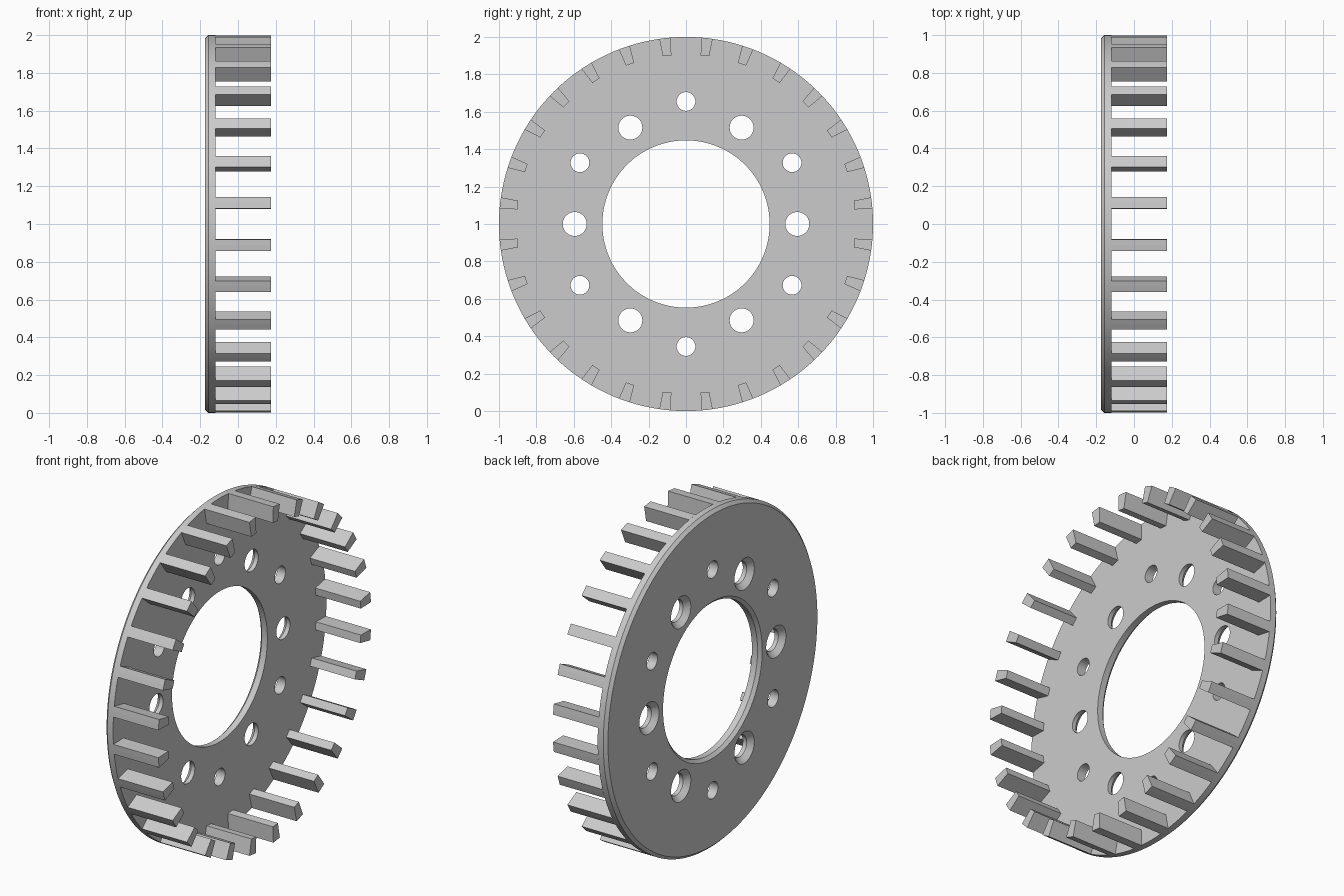
import bpy, bmesh, math
from mathutils import Matrix, Vector

cube = bpy.data.objects.get("Cube")
if cube:
    bpy.data.objects.remove(cube, do_unlink=True)

BACK, FACE, TIP = -0.175, -0.12, 0.175   # stations along the wheel axis (x)
OUTER, BORE = 1.0, 0.447
CHAMFER = 0.018
FINS = 28
CENTRE = Vector((0, 0, 1))

metal = bpy.data.materials.new("grey metal")
metal.use_nodes = True
GREY = (0.6, 0.6, 0.6, 1)
metal.diffuse_color = GREY
metal.node_tree.nodes["Principled BSDF"].inputs["Base Color"].default_value = GREY


def make_object(name, bm):
    bmesh.ops.recalc_face_normals(bm, faces=bm.faces)
    mesh = bpy.data.meshes.new(name)
    bm.to_mesh(mesh)
    bm.free()
    mesh.materials.append(metal)
    obj = bpy.data.objects.new(name, mesh)
    obj.location = CENTRE
    bpy.context.collection.objects.link(obj)
    return obj


def add_plug(bm, x0, x1, r0, r1, ring, angle):
    """Round plug along x, on a bolt circle at the given angle."""
    spot = Vector(((x0 + x1) / 2, ring * math.cos(angle), ring * math.sin(angle)))
    bmesh.ops.create_cone(bm, cap_ends=True, segments=40, radius1=r0, radius2=r1,
                          depth=x1 - x0,
                          matrix=Matrix.Translation(spot) @ Matrix.Rotation(math.pi / 2, 4, 'Y'))


# Ring plate: profile with chamfered back edges, revolved about x
bm = bmesh.new()
profile = [(FACE, BORE), (FACE, OUTER), (BACK + CHAMFER, OUTER), (BACK, OUTER - CHAMFER),
           (BACK, BORE + CHAMFER), (BACK + CHAMFER, BORE)]
verts = [bm.verts.new((x, r, 0)) for x, r in profile]
edges = [bm.edges.new((v, verts[(i + 1) % len(verts)])) for i, v in enumerate(verts)]
bmesh.ops.spin(bm, geom=verts + edges, cent=(0, 0, 0), axis=(1, 0, 0),
               angle=math.tau, steps=140, use_merge=True)
bmesh.ops.remove_doubles(bm, verts=bm.verts, dist=1e-5)
plate = make_object("ring_plate", bm)

# Straight bolt holes, alternating small and large
holes = bmesh.new()
sinks = bmesh.new()
SINK = 0.03
for i in range(6):
    a = i * math.pi / 3
    add_plug(holes, BACK - 0.05, FACE + 0.05, 0.05, 0.05, 0.655, a + math.pi / 6)
    add_plug(holes, BACK - 0.05, FACE + 0.05, 0.064, 0.064, 0.595, a)
    # Countersink on the back, carried past the surface
    add_plug(sinks, BACK - SINK, BACK + SINK, 0.122, 0.064, 0.595, a)

for name, cutter_bm in (("hole_cutter", holes), ("countersink_cutter", sinks)):
    cutter = make_object(name, cutter_bm)
    cutter.hide_render = True
    cutter.hide_set(True)
    mod = plate.modifiers.new(name, 'BOOLEAN')
    mod.operation = 'DIFFERENCE'
    mod.solver = 'EXACT'
    mod.object = cutter

# Apply the cuts and drop the cutters
bpy.context.view_layer.objects.active = plate
plate.select_set(True)
for name in ("hole_cutter", "countersink_cutter"):
    bpy.ops.object.modifier_apply(modifier=name)
    bpy.data.objects.remove(bpy.data.objects[name], do_unlink=True)
bpy.ops.object.shade_smooth_by_angle(angle=math.radians(25))

# Fins: tapered bars standing on the rim of the plate
bm = bmesh.new()
section = [(-0.023, 0.905), (0.023, 0.905), (0.031, 0.9995), (0, OUTER), (-0.031, 0.9995)]
for i in range(FINS):
    turn = Matrix.Rotation((i + 0.5) * math.tau / FINS, 4, 'X')
    base = bm.faces.new([bm.verts.new(turn @ Vector((FACE, y, z))) for y, z in section])
    grown = bmesh.ops.extrude_face_region(bm, geom=[base], use_keep_orig=True)["geom"]
    bmesh.ops.translate(bm, vec=(TIP - FACE, 0, 0),
                        verts=[g for g in grown if isinstance(g, bmesh.types.BMVert)])
fins = make_object("rim_fins", bm)
